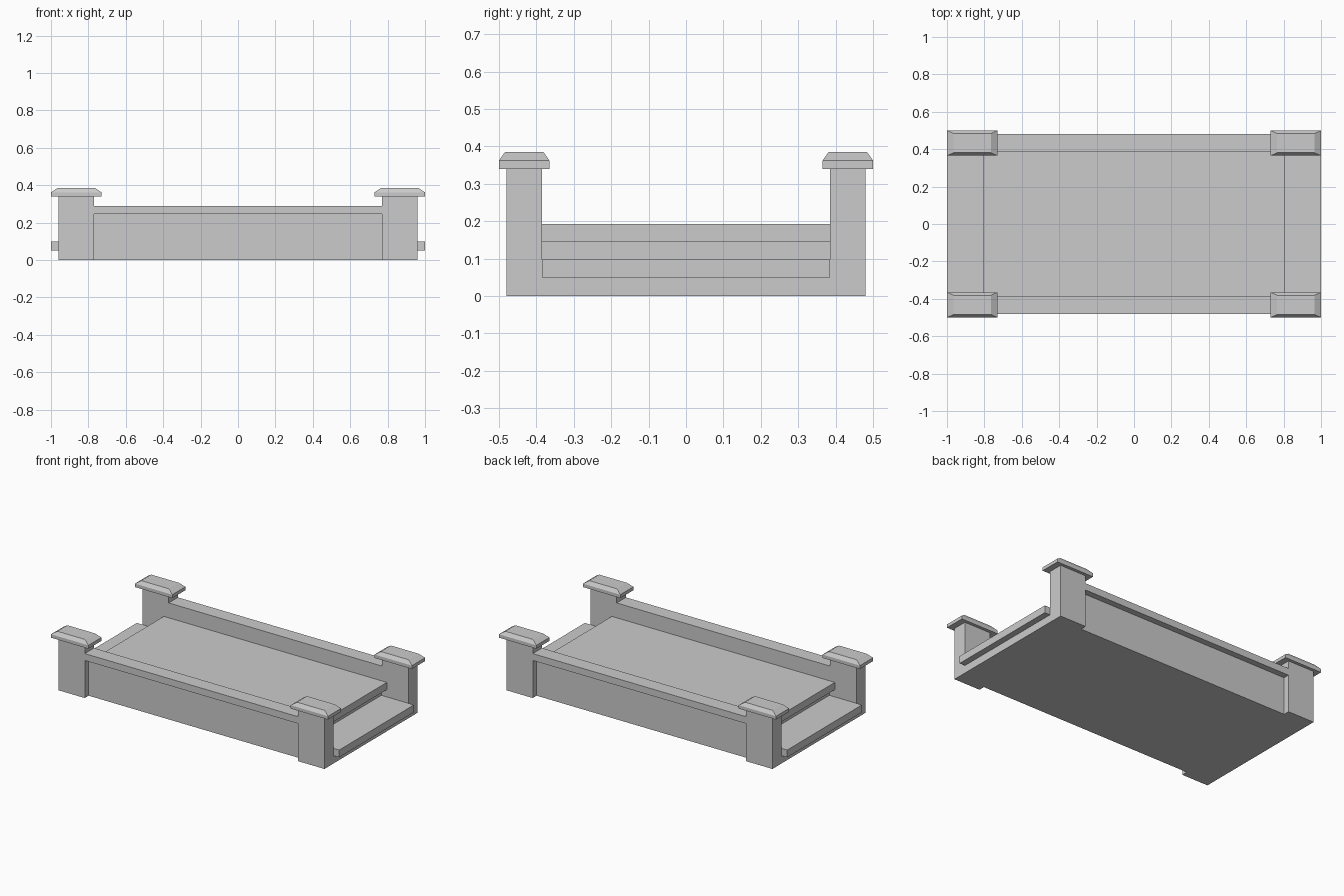
import bpy, bmesh
from mathutils import Vector

if "Cube" in bpy.data.objects:
    bpy.data.objects.remove(bpy.data.objects["Cube"])


def finish(bm, name):
    bmesh.ops.recalc_face_normals(bm, faces=bm.faces)
    mesh = bpy.data.meshes.new(name)
    bm.to_mesh(mesh)
    bm.free()
    ob = bpy.data.objects.new(name, mesh)
    bpy.context.collection.objects.link(ob)
    return ob


def extrude_profile(name, points, direction):
    # Extrude a closed 3D outline along a vector
    bm = bmesh.new()
    face = bm.faces.new([bm.verts.new(p) for p in points])
    res = bmesh.ops.extrude_face_region(bm, geom=[face], use_keep_orig=True)
    moved = [g for g in res["geom"] if isinstance(g, bmesh.types.BMVert)]
    bmesh.ops.translate(bm, verts=moved, vec=Vector(direction))
    return finish(bm, name)


def loft_rects(name, cx, cy, rings):
    # Stack rectangles given as (half x, half y, z)
    bm = bmesh.new()
    loops = [[bm.verts.new((cx + sx * hx, cy + sy * hy, z))
              for sx, sy in ((-1, -1), (1, -1), (1, 1), (-1, 1))]
             for hx, hy, z in rings]
    bm.faces.new(loops[0])
    bm.faces.new(loops[-1])
    for a, b in zip(loops, loops[1:]):
        for i in range(4):
            j = (i + 1) % 4
            bm.faces.new((a[i], a[j], b[j], b[i]))
    return finish(bm, name)


# Stepped deck: base, protruding lower step, riser and overhanging top slab
half = [(0.96, 0), (0.96, 0.05), (1.0, 0.05), (1.0, 0.098), (0.765, 0.098),
        (0.765, 0.146), (0.805, 0.146), (0.805, 0.193)]
outline = half + [(-x, z) for x, z in reversed(half)]
extrude_profile("stepped_deck", [(x, -0.385, z) for x, z in outline], (0, 0.77, 0))

# Side walls: recessed panel below a wider top rail
wall = [(0.385, 0), (0.44, 0), (0.44, 0.245), (0.48, 0.245), (0.48, 0.29), (0.385, 0.29)]
for s, side in ((-1, "front"), (1, "back")):
    extrude_profile(side + "_wall", [(-0.77, s * y, z) for y, z in wall], (1.54, 0, 0))

    # Corner posts with bevelled caps
    for t, end in ((-1, "left"), (1, "right")):
        loft_rects(f"{side}_{end}_post", t * 0.865, s * 0.4325,
                   [(0.095, 0.0475, 0), (0.095, 0.0475, 0.34)])
        loft_rects(f"{side}_{end}_cap", t * 0.865, s * 0.4325,
                   [(0.135, 0.0675, 0.34), (0.135, 0.0675, 0.362), (0.1, 0.0515, 0.385)])
